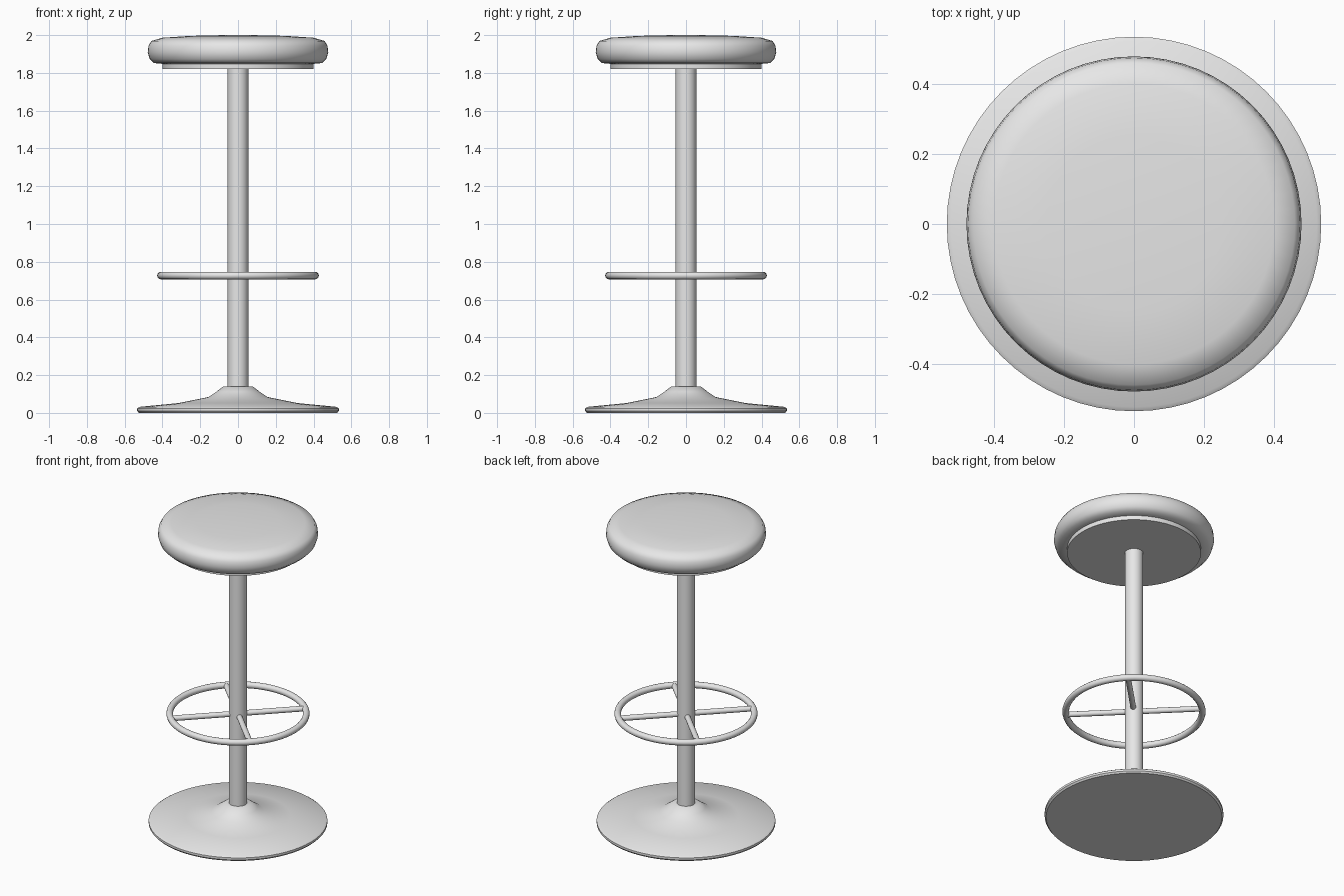
import bpy, bmesh, math
from mathutils import Matrix, Vector

if "Cube" in bpy.data.objects:
    bpy.data.objects.remove(bpy.data.objects["Cube"])

grey = bpy.data.materials.new("light_grey")
grey.diffuse_color = (0.8, 0.8, 0.8, 1.0)
grey.use_nodes = True
grey.node_tree.nodes["Principled BSDF"].inputs["Base Color"].default_value = grey.diffuse_color


def finish(name, bm, angle=40):
    bmesh.ops.recalc_face_normals(bm, faces=bm.faces)
    mesh = bpy.data.meshes.new(name)
    bm.to_mesh(mesh)
    bm.free()
    mesh.shade_smooth()
    mesh.set_sharp_from_angle(angle=math.radians(angle))
    mesh.materials.append(grey)
    obj = bpy.data.objects.new(name, mesh)
    bpy.context.collection.objects.link(obj)
    return obj


def lathe(name, profile, sides=64, closed=False, angle=40):
    """Revolve (radius, z) points about the z axis; radius 0 makes a pole."""
    bm = bmesh.new()
    rings = []
    for r, z in profile:
        if r == 0:
            rings.append([bm.verts.new((0, 0, z))] * sides)
        else:
            rings.append([bm.verts.new((r * math.cos(2 * math.pi * i / sides),
                                        r * math.sin(2 * math.pi * i / sides), z))
                          for i in range(sides)])
    pairs = list(zip(rings, rings[1:]))
    if closed:
        pairs.append((rings[-1], rings[0]))
    for a, b in pairs:
        for i in range(sides):
            j = (i + 1) % sides
            quad = [a[i], a[j], b[j], b[i]]
            bm.faces.new(list(dict.fromkeys(quad)))
    return finish(name, bm, angle)


def rod(name, start, end, radius, sides=16):
    """Capped cylinder between two points."""
    start, end = Vector(start), Vector(end)
    axis = end - start
    bm = bmesh.new()
    matrix = (Matrix.Translation((start + end) / 2)
              @ axis.to_track_quat('Z', 'Y').to_matrix().to_4x4())
    bmesh.ops.create_cone(bm, cap_ends=True, segments=sides, radius1=radius,
                          radius2=radius, depth=axis.length, matrix=matrix)
    return finish(name, bm)


# Flared base with a thin rounded rim
lathe("base", [(0, 0), (0.525, 0), (0.534, 0.01), (0.534, 0.024), (0.522, 0.032),
               (0.315, 0.052), (0.157, 0.084), (0.115, 0.112), (0.078, 0.14),
               (0, 0.142)])

# Central column
rod("column", (0, 0, 0.1), (0, 0, 1.83), 0.055, 32)

# Support plate and padded seat
lathe("seat_plate", [(0, 1.82), (0.4, 1.82), (0.4, 1.855), (0, 1.855)])
lathe("seat_cushion", [(0, 1.848), (0.4, 1.848), (0.445, 1.852), (0.467, 1.873),
                       (0.478, 1.908), (0.474, 1.943), (0.459, 1.969),
                       (0.4, 1.986), (0.25, 1.996), (0.07, 2.0), (0, 2.0)], angle=60)

# Foot ring
RING_Z, RING_R, TUBE_R = 0.727, 0.408, 0.02
lathe("foot_ring", [(RING_R + TUBE_R * math.cos(math.radians(30 * k)),
                     RING_Z + TUBE_R * math.sin(math.radians(30 * k)))
                    for k in range(12)], closed=True, angle=60)

# Four diagonal spokes joining the ring to the column
for k in range(4):
    a = math.radians(45 + 90 * k)
    c, s = math.cos(a), math.sin(a)
    rod(f"spoke_{k + 1}", (0.03 * c, 0.03 * s, RING_Z),
        (RING_R * c, RING_R * s, RING_Z), 0.017)
